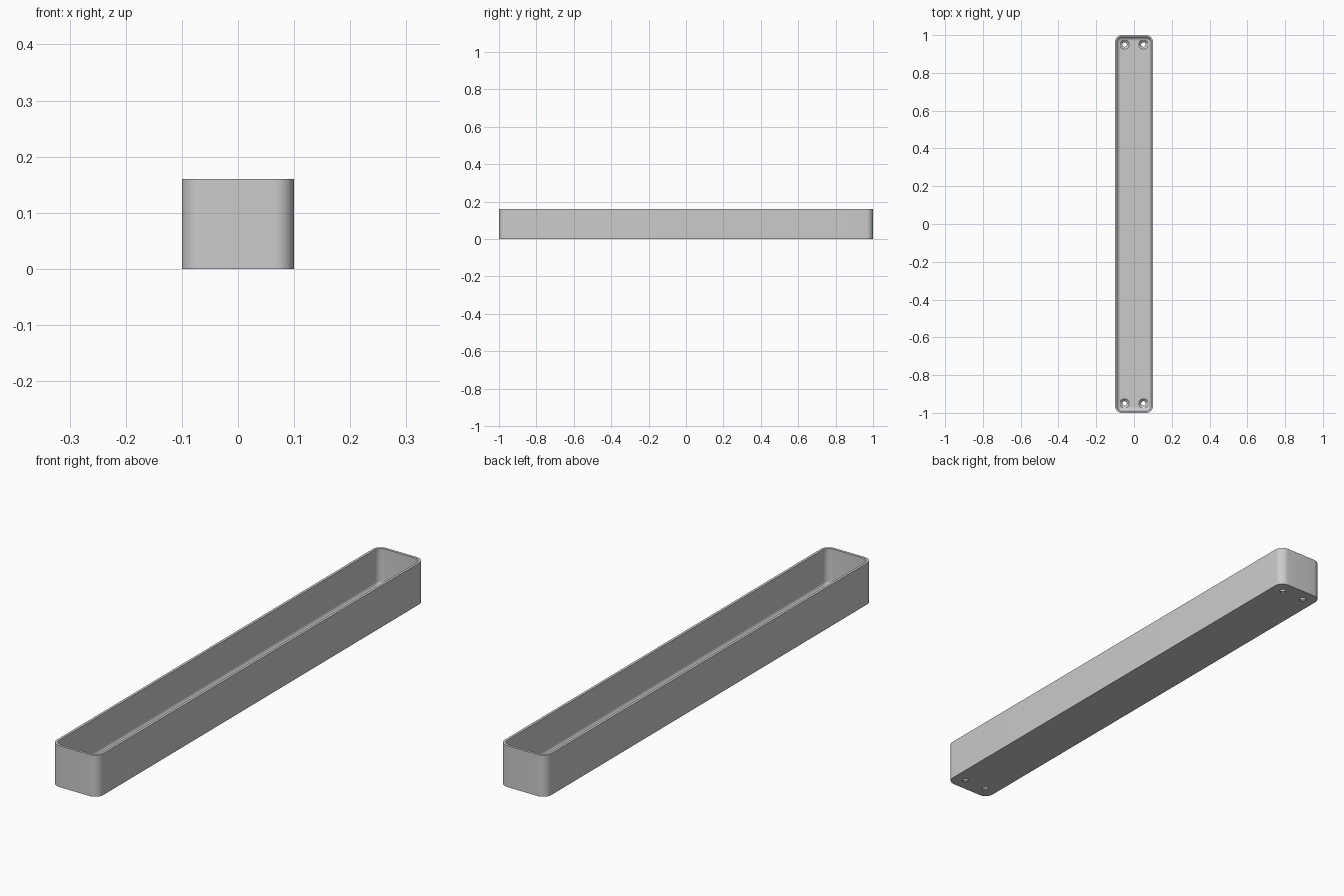
import bpy, bmesh, math

old = bpy.data.objects.get("Cube")
if old:
    bpy.data.objects.remove(old)

HALF_X, HALF_Y, HEIGHT = 0.1, 1.0, 0.16
CORNER, WALL, FLOOR, FILLET = 0.035, 0.01, 0.015, 0.02
STEPS = 10

grey = bpy.data.materials.new("plain grey")
grey.use_nodes = True
colour = (0.6, 0.6, 0.6, 1)
grey.diffuse_color = colour
grey.node_tree.nodes["Principled BSDF"].inputs["Base Color"].default_value = colour


def finish(name, bm):
    bmesh.ops.recalc_face_normals(bm, faces=bm.faces)
    mesh = bpy.data.meshes.new(name)
    bm.to_mesh(mesh)
    bm.free()
    mesh.materials.append(grey)
    obj = bpy.data.objects.new(name, mesh)
    bpy.context.collection.objects.link(obj)
    return obj


def loft(bm, rings):
    """Skin a list of equal point rings and cap both ends."""
    loops = [[bm.verts.new(p) for p in ring] for ring in rings]
    for a, b in zip(loops, loops[1:]):
        for i in range(len(a)):
            j = (i + 1) % len(a)
            bm.faces.new((a[i], a[j], b[j], b[i]))
    bm.faces.new(loops[0])
    bm.faces.new(loops[-1])


def rounded_ring(inset, z):
    """Rounded rectangle, offset inwards from the outer wall."""
    r = CORNER - inset
    points = []
    for quarter, (sx, sy) in enumerate(((1, 1), (-1, 1), (-1, -1), (1, -1))):
        for s in range(STEPS + 1):
            a = (quarter + s / STEPS) * math.pi / 2
            points.append((sx * (HALF_X - CORNER) + r * math.cos(a),
                           sy * (HALF_Y - CORNER) + r * math.sin(a), z))
    return points


# Tray: outer wall, rim, inner wall, then a rounded transition to the floor
rings = [rounded_ring(0, 0), rounded_ring(0, HEIGHT), rounded_ring(WALL, HEIGHT)]
for s in range(9):
    a = s / 8 * math.pi / 2
    rings.append(rounded_ring(WALL + FILLET * (1 - math.cos(a)),
                              FLOOR + FILLET * (1 - math.sin(a))))
bm = bmesh.new()
loft(bm, rings)
tray = finish("tray", bm)

# Countersunk screw holes near both ends
profile = ((0.012, -0.02), (0.012, 0.003), (0.025, FLOOR), (0.025, 0.04))
bm = bmesh.new()
for x in (-0.05, 0.05):
    for y in (-0.95, 0.95):
        loft(bm, [[(x + r * math.cos(k * math.tau / 32),
                    y + r * math.sin(k * math.tau / 32), z) for k in range(32)]
                  for r, z in profile])
cutter = finish("screw_hole_cutter", bm)
cutter.hide_render = True
cutter.hide_set(True)

cut = tray.modifiers.new("screw holes", "BOOLEAN")
cut.operation = "DIFFERENCE"
cut.solver = "EXACT"
cut.object = cutter

# Apply the cut, then drop the helper
bpy.context.view_layer.objects.active = tray
tray.select_set(True)
bpy.ops.object.modifier_apply(modifier=cut.name)
bpy.data.objects.remove(cutter)
bpy.ops.object.shade_smooth_by_angle(angle=math.radians(30))
